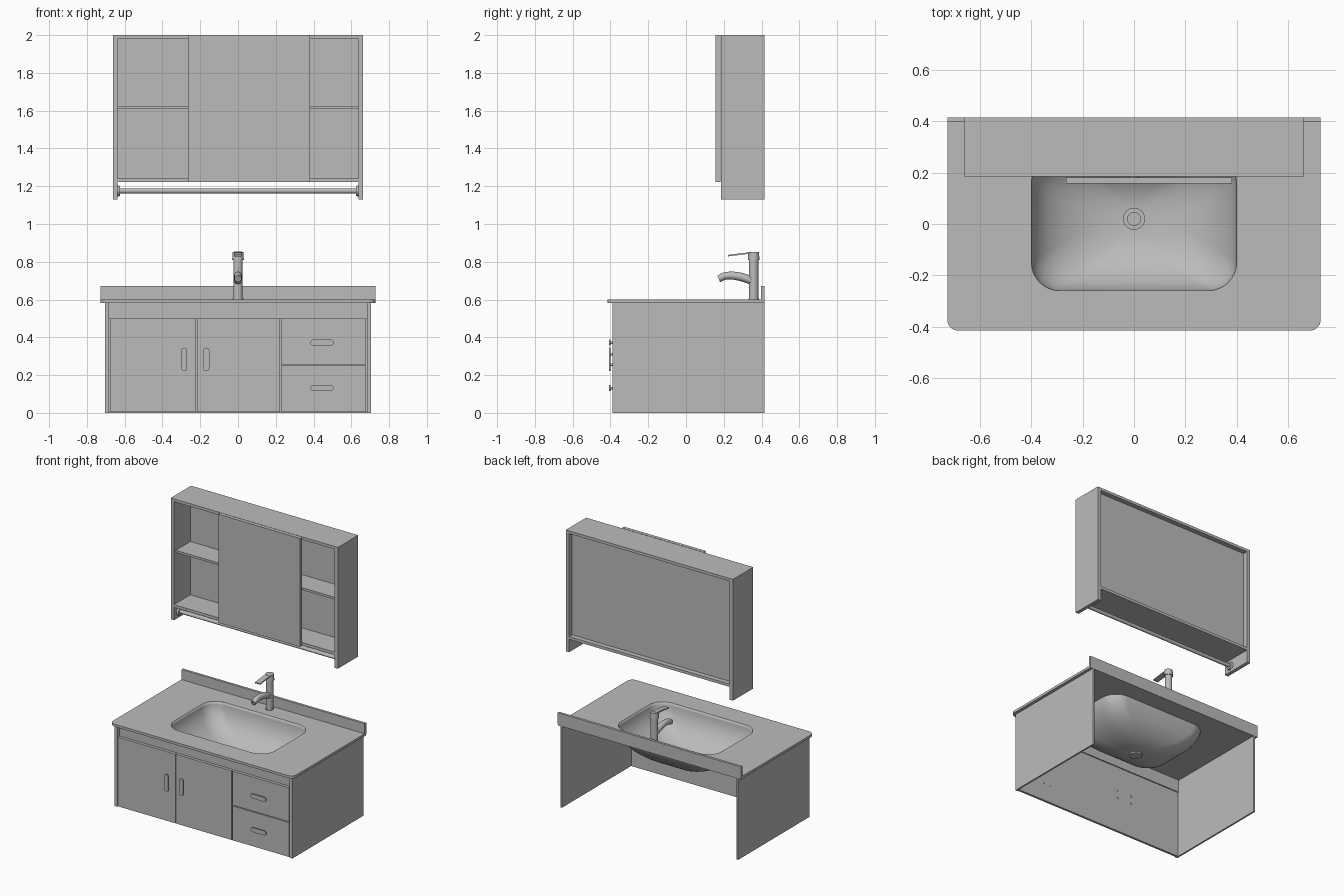
import bpy, bmesh, math
from mathutils import Matrix, Vector

if "Cube" in bpy.data.objects:
    bpy.data.objects.remove(bpy.data.objects["Cube"])

grey = bpy.data.materials.new("plain_grey")
grey.use_nodes = True
COLOUR = (0.5, 0.5, 0.5, 1)
grey.diffuse_color = COLOUR
grey.node_tree.nodes["Principled BSDF"].inputs["Base Color"].default_value = COLOUR


def add_object(name, mesh, smooth=False):
    ob = bpy.data.objects.new(name, mesh)
    bpy.context.collection.objects.link(ob)
    mesh.materials.clear()
    mesh.materials.append(grey)
    if smooth:
        bpy.ops.object.select_all(action="DESELECT")
        ob.select_set(True)
        bpy.context.view_layer.objects.active = ob
        bpy.ops.object.shade_smooth_by_angle(angle=math.radians(35))
    return ob


def bmesh_object(name, bm, smooth=False):
    mesh = bpy.data.meshes.new(name)
    bm.to_mesh(mesh)
    bm.free()
    return add_object(name, mesh, smooth)


def box(name, xs, ys, zs):
    bm = bmesh.new()
    lo, hi = Vector((xs[0], ys[0], zs[0])), Vector((xs[1], ys[1], zs[1]))
    place = Matrix.Translation((lo + hi) / 2) @ Matrix.Diagonal((*(hi - lo), 1))
    bmesh.ops.create_cube(bm, size=1, matrix=place)
    return bmesh_object(name, bm)


def rod(name, start, end, radius, end_radius=None):
    start, end = Vector(start), Vector(end)
    axis = end - start
    bm = bmesh.new()
    place = Matrix.Translation((start + end) / 2) @ axis.to_track_quat("Z", "Y").to_matrix().to_4x4()
    bmesh.ops.create_cone(bm, cap_ends=True, segments=32, radius1=radius,
                          radius2=end_radius or radius, depth=axis.length, matrix=place)
    return bmesh_object(name, bm, True)


def rounded_loop(cx, cy, hx, hy, radii, steps=8):
    """Counter-clockwise rounded rectangle; radii start at the +x +y corner."""
    pts = []
    for k, (sx, sy) in enumerate([(1, 1), (-1, 1), (-1, -1), (1, -1)]):
        r = radii[k]
        for i in range(steps + 1):
            a = math.pi / 2 * (k + i / steps)
            pts.append((cx + sx * (hx - r) + r * math.cos(a),
                        cy + sy * (hy - r) + r * math.sin(a)))
    return pts


def curve_mesh(name, curve, smooth=False, matrix=None):
    temp = bpy.data.objects.new("temp", curve)
    bpy.context.collection.objects.link(temp)
    bpy.context.view_layer.update()
    graph = bpy.context.evaluated_depsgraph_get()
    mesh = bpy.data.meshes.new_from_object(temp.evaluated_get(graph))
    bpy.data.objects.remove(temp)
    if matrix:
        mesh.transform(matrix)
    return add_object(name, mesh, smooth)


def plate(name, loops, thickness, matrix):
    """Flat plate; loops after the first are holes."""
    curve = bpy.data.curves.new(name, "CURVE")
    curve.dimensions, curve.fill_mode = "2D", "BOTH"
    curve.extrude = thickness / 2
    for pts in loops:
        spline = curve.splines.new("POLY")
        spline.points.add(len(pts) - 1)
        for point, (x, y) in zip(spline.points, pts):
            point.co = (x, y, 0, 1)
        spline.use_cyclic_u = True
    return curve_mesh(name, curve, True, matrix)


# Base cabinet: sides, front frame and backing, open at back and bottom
for side, s in (("left", 1), ("right", -1)):
    box(f"base_{side}_panel", sorted((s * 0.693, s * 0.705)), (-0.39, 0.415), (0, 0.585))
    box(f"base_{side}_stile", sorted((s * 0.682, s * 0.694)), (-0.39, -0.37), (0, 0.585))
box("front_backing", (-0.69, 0.69), (-0.38, -0.368), (0, 0.5))
box("recessed_fascia", (-0.69, 0.69), (-0.369, -0.36), (0.49, 0.582))

# Doors and drawer fronts, separated by shallow gaps
fronts = {"right_door": (-0.678, -0.223, 0.004, 0.5), "left_door": (-0.217, 0.222, 0.004, 0.5),
          "lower_drawer": (0.228, 0.678, 0.004, 0.25), "upper_drawer": (0.228, 0.678, 0.256, 0.5)}
for name, (x0, x1, z0, z1) in fronts.items():
    box(name + "_front", (x0, x1), (-0.39, -0.379), (z0, z1))

# Pull handles on two posts each
upright = Matrix.Rotation(math.pi / 2, 4, "X")
for name, x, z, hx, hz in (("right_door", -0.285, 0.283, 0.016, 0.062),
                           ("left_door", -0.168, 0.283, 0.016, 0.062),
                           ("upper_drawer", 0.445, 0.372, 0.061, 0.016),
                           ("lower_drawer", 0.445, 0.131, 0.061, 0.016)):
    plate(name + "_handle", [rounded_loop(x, z, hx, hz, [0.0155] * 4)], 0.006,
          Matrix.Translation((0, -0.404, 0)) @ upright)
    for s in (-1, 1):
        px, pz = x + s * (hx - 0.016) * 0.6, z + s * (hz - 0.016) * 0.6
        rod(name + "_handle_post", (px, -0.402, pz), (px, -0.365, pz), 0.007)

# Countertop with basin opening, and backsplash
RIM_X, RIM_Y, BASIN_Y = 0.40, 0.265, 0.005
rim = rounded_loop(0, BASIN_Y, RIM_X, RIM_Y, [0.11] * 4)
outline = rounded_loop(0, 0, 0.727, 0.415, [0.001, 0.001, 0.04, 0.04])
plate("countertop", [outline, rim], 0.018, Matrix.Translation((0, 0, 0.591)))
box("backsplash", (-0.727, 0.727), (0.397, 0.415), (0.59, 0.672))

# Basin bowl: rounded rings shrinking to the drain
bm = bmesh.new()
rings = []
STEPS = 16
for j in range(STEPS + 1):
    a = math.pi / 2 * j / STEPS
    s = math.cos(a)
    hx, hy = 0.03 + (RIM_X - 0.03) * s, 0.03 + (RIM_Y - 0.03) * s
    r = hy * (1 - 0.585 * s) * 0.999
    loop = rounded_loop(0, 0.02 + (BASIN_Y - 0.02) * s, hx, hy, [r] * 4)
    rings.append([bm.verts.new((x, y, 0.6 - 0.235 * math.sin(a))) for x, y in loop])
for outer, inner in zip(rings, rings[1:]):
    for i in range(len(outer)):
        k = (i + 1) % len(outer)
        bm.faces.new((outer[i], outer[k], inner[k], inner[i]))
bm.faces.new(rings[-1])
bowl = bmesh_object("basin_bowl", bm, True)
solid = bowl.modifiers.new("thickness", "SOLIDIFY")
solid.thickness = 0.01
solid.offset = -1

# Drain
rod("drain_flange", (0, 0.02, 0.345), (0, 0.02, 0.372), 0.043)
rod("drain_plug", (0, 0.02, 0.37), (0, 0.02, 0.378), 0.027)

# Faucet: column, cap, lever and curved spout
FAUCET_Y = 0.358
rod("faucet_base", (0, FAUCET_Y, 0.598), (0, FAUCET_Y, 0.606), 0.028)
rod("faucet_column", (0, FAUCET_Y, 0.6), (0, FAUCET_Y, 0.81), 0.025)
rod("faucet_cap", (0, FAUCET_Y, 0.81), (0, FAUCET_Y, 0.852), 0.031, 0.028)
lever = box("faucet_lever", (-0.02, 0.02), (-0.07, 0.07), (-0.004, 0.004))
lever.data.transform(Matrix.Translation((0, 0.292, 0.841)) @ Matrix.Rotation(0.12, 4, "X"))

spout = bpy.data.curves.new("spout", "CURVE")
spout.dimensions, spout.bevel_depth, spout.use_fill_caps = "3D", 0.022, True
spout.bevel_resolution = 6
path = spout.splines.new("BEZIER")
path.bezier_points.add(3)
for point, (y, z, r) in zip(path.bezier_points, ((0.35, 0.7, 1), (0.28, 0.722, 1),
                                                (0.21, 0.725, 0.9), (0.173, 0.71, 0.85))):
    point.co, point.radius = (0, y, z), r
    point.handle_left_type = point.handle_right_type = "AUTO"
curve_mesh("faucet_spout", spout, True)

# Wall cabinet: sides, top, bottom, shelf and recessed back
for side, s in (("left", 1), ("right", -1)):
    box(f"wall_cabinet_{side}_panel", sorted((s * 0.637, s * 0.663)), (0.185, 0.415), (1.13, 2))
box("wall_cabinet_top", (-0.64, 0.64), (0.185, 0.415), (1.98, 2))
box("wall_cabinet_bottom", (-0.64, 0.64), (0.185, 0.415), (1.222, 1.242))
box("wall_cabinet_shelf", (-0.64, 0.64), (0.205, 0.375), (1.608, 1.624))
box("wall_cabinet_back", (-0.64, 0.64), (0.37, 0.38), (1.23, 1.99))
box("sliding_mirror", (-0.265, 0.382), (0.157, 0.182), (1.222, 2))

# Towel rail between the side panels
rod("towel_rail", (-0.638, 0.24, 1.175), (0.638, 0.24, 1.175), 0.013)
for s in (-1, 1):
    rod("rail_flange", (s * 0.638, 0.24, 1.175), (s * 0.624, 0.24, 1.175), 0.03, 0.026)
